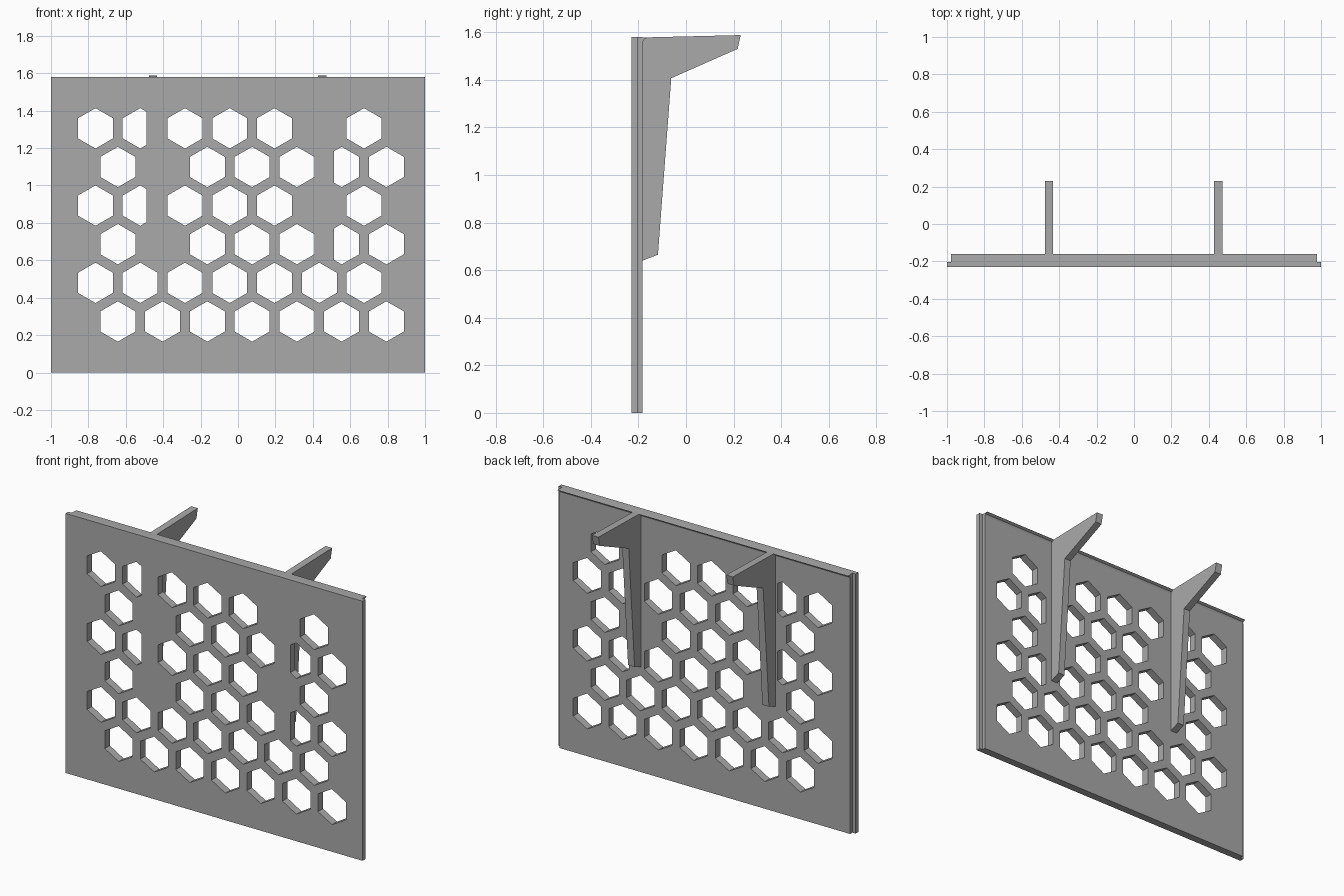
import bpy, bmesh
from math import radians, sin, cos

cube = bpy.data.objects.get("Cube")
if cube:
    bpy.data.objects.remove(cube, do_unlink=True)

grey = bpy.data.materials.new("mid grey")
grey.use_nodes = True
grey.diffuse_color = (0.4, 0.4, 0.4, 1)
grey.node_tree.nodes["Principled BSDF"].inputs["Base Color"].default_value = (0.4, 0.4, 0.4, 1)


def prism(bm, points, offset):
    """Extrude a closed outline by an offset vector."""
    face = bm.faces.new([bm.verts.new(p) for p in points])
    out = bmesh.ops.extrude_face_region(bm, geom=[face])["geom"]
    bmesh.ops.translate(bm, vec=offset, verts=[v for v in out if isinstance(v, bmesh.types.BMVert)])


def finish(bm, name):
    bmesh.ops.recalc_face_normals(bm, faces=bm.faces)
    mesh = bpy.data.meshes.new(name)
    bm.to_mesh(mesh)
    bm.free()
    mesh.materials.append(grey)
    obj = bpy.data.objects.new(name, mesh)
    bpy.context.collection.objects.link(obj)
    return obj


def side_part(name, profile, x0, x1):
    """Extrude a (y, z) profile across x."""
    bm = bmesh.new()
    prism(bm, [(x0, y, z) for y, z in profile], (x1 - x0, 0, 0))
    return finish(bm, name)


# Front sheet, and the slightly narrower backing with a lip along its top
front_sheet = side_part("front_sheet", [(-0.23, 0), (-0.204, 0), (-0.204, 1.58), (-0.23, 1.58)], -1, 1)
backing = side_part("backing_sheet", [(-0.204, 0), (-0.182, 0), (-0.182, 1.558), (-0.176, 1.57),
                                      (-0.16, 1.578), (-0.204, 1.58)], -0.978, 0.978)

# Honeycomb of holes, left out or trimmed where the brackets sit
RADIUS, PITCH, ROW = 0.108, 0.2393, 0.2065
LEFT_TRIM, RIGHT_TRIM = -0.49, 0.513
bm = bmesh.new()
for row in range(6):
    shifted = row % 2 == 0
    z = 0.273 + row * ROW
    for col in range(7):
        x = -0.762 + PITCH * (col + 0.5 * shifted)
        lo, hi = -2, 2
        if row >= 2:
            if col == (1 if shifted else 5):
                continue
            if col == 1:
                hi = LEFT_TRIM
            if col == 5:
                lo = RIGHT_TRIM
        # the row above the bottom is complete; shifted rows start one step in
        pts = [(x + RADIUS * cos(radians(a)), z + RADIUS * sin(radians(a))) for a in range(30, 390, 60)]
        hexagon = bmesh.new()
        prism(hexagon, [(px, -0.4, pz) for px, pz in pts], (0, 0.4, 0))
        for limit, normal in ((lo, -1), (hi, 1)):
            cut = bmesh.ops.bisect_plane(hexagon, geom=hexagon.verts[:] + hexagon.edges[:] + hexagon.faces[:],
                                         plane_co=(limit, 0, 0), plane_no=(normal, 0, 0), clear_outer=True)
            edges = [e for e in cut["geom_cut"] if isinstance(e, bmesh.types.BMEdge)]
            if edges:
                bmesh.ops.contextual_create(hexagon, geom=edges)
        temp = bpy.data.meshes.new("hole")
        hexagon.to_mesh(temp)
        hexagon.free()
        bm.from_mesh(temp)
        bpy.data.meshes.remove(temp)
cutter = finish(bm, "hole_cutter")
cutter.hide_render = True

for sheet in (front_sheet, backing):
    mod = sheet.modifiers.new("holes", "BOOLEAN")
    mod.operation, mod.solver, mod.object = "DIFFERENCE", "EXACT", cutter
    graph = bpy.context.evaluated_depsgraph_get()
    cut_mesh = bpy.data.meshes.new_from_object(sheet.evaluated_get(graph))
    sheet.modifiers.clear()
    sheet.data = cut_mesh
bpy.data.objects.remove(cutter, do_unlink=True)

# Pair of angled support brackets behind the panel
bracket = [(-0.183, 0.64), (-0.118, 0.665), (-0.062, 1.407), (0.217, 1.53), (0.23, 1.588), (-0.183, 1.578)]
for name, x in (("right_bracket", -0.454), ("left_bracket", 0.451)):
    side_part(name, bracket, x - 0.022, x + 0.022)
